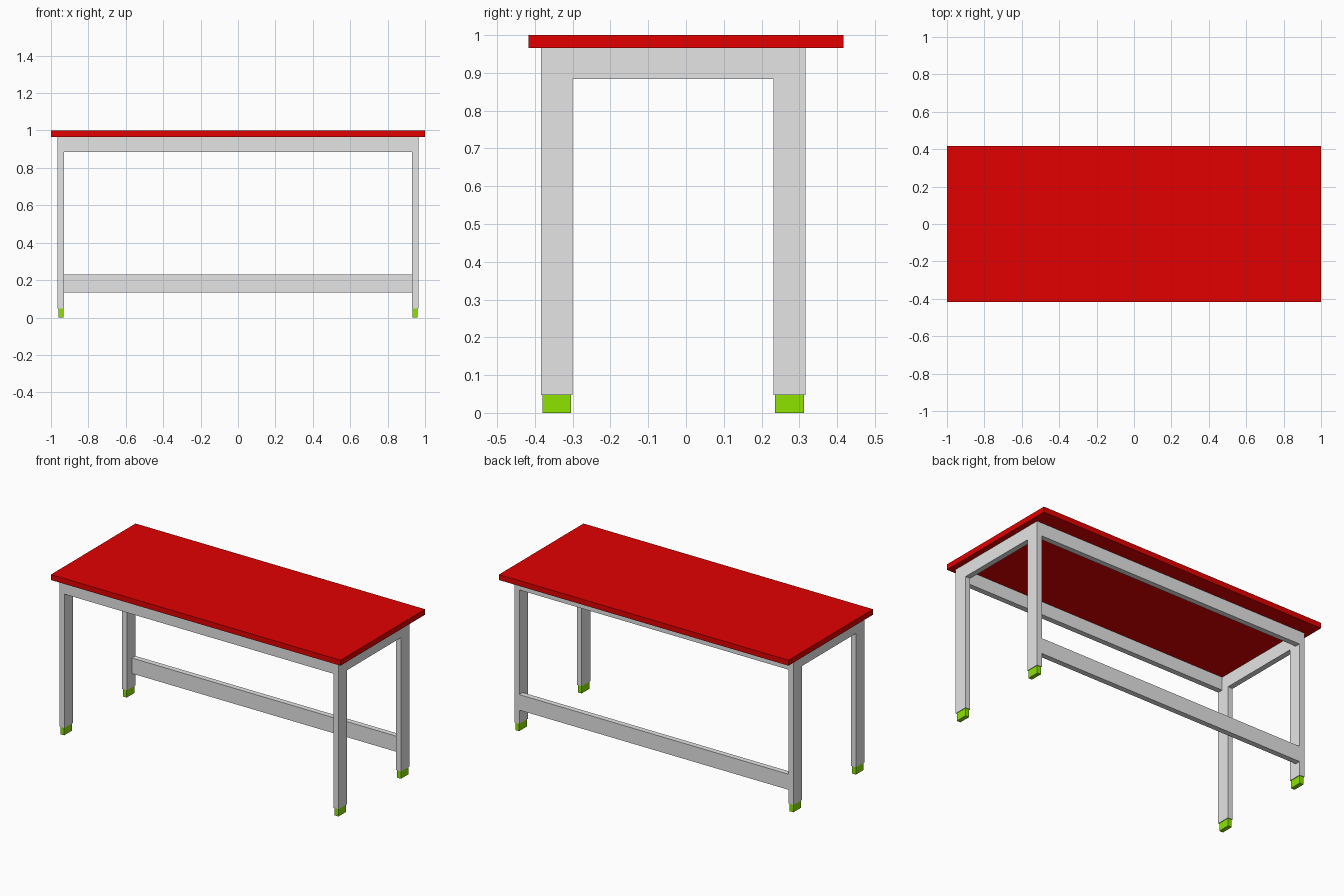
import bpy

cube = bpy.data.objects.get("Cube")
if cube:
    bpy.data.objects.remove(cube, do_unlink=True)


def material(name, rgb):
    mat = bpy.data.materials.new(name)
    mat.use_nodes = True
    colour = (*rgb, 1.0)
    mat.diffuse_color = colour
    mat.node_tree.nodes["Principled BSDF"].inputs["Base Color"].default_value = colour
    return mat


red = material("red", (0.76, 0.0, 0.0))
grey = material("light grey", (0.78, 0.78, 0.78))
green = material("lime green", (0.265, 0.775, 0.0))


def box(name, x, y, z, mat):
    """Box spanning the given (low, high) ranges."""
    spans = [sorted(s) for s in (x, y, z)]
    bpy.ops.mesh.primitive_cube_add(size=1, location=[sum(s) / 2 for s in spans])
    obj = bpy.context.object
    obj.name = name
    obj.scale = [s[1] - s[0] for s in spans]
    bpy.ops.object.transform_apply(location=False, rotation=False, scale=True)
    obj.data.materials.append(mat)
    return obj


# Frame dimensions
X_IN, X_OUT = 0.93, 0.964
FRONT, BACK = -0.384, 0.316
LEG_DEPTH, BAR = 0.084, 0.034
FOOT_TOP, RAIL_BOTTOM, FRAME_TOP = 0.048, 0.884, 0.966
GAP = 0.004

# Table top
box("table_top", (-1, 1), (-0.417, 0.417), (FRAME_TOP, 1), red)

# Legs, feet and end rails
leg_spans = {"front": (FRONT, FRONT + LEG_DEPTH), "back": (BACK - LEG_DEPTH, BACK)}
for side, s in (("left", 1), ("right", -1)):
    for end, (y0, y1) in leg_spans.items():
        box(f"{end}_{side}_leg", (s * X_IN, s * X_OUT), (y0, y1), (FOOT_TOP, FRAME_TOP), grey)
        box(f"{end}_{side}_foot", (s * (X_IN + GAP), s * (X_OUT - GAP)),
            (y0 + GAP, y1 - GAP), (0, FOOT_TOP), green)
    box(f"{side}_end_rail", (s * X_IN, s * X_OUT),
        (FRONT + LEG_DEPTH, BACK - LEG_DEPTH), (RAIL_BOTTOM, FRAME_TOP), grey)

# Long rails under the top, and the low stretcher between the back legs
box("front_rail", (-X_IN, X_IN), (FRONT, FRONT + BAR), (RAIL_BOTTOM, FRAME_TOP), grey)
box("back_rail", (-X_IN, X_IN), (BACK - BAR, BACK), (RAIL_BOTTOM, FRAME_TOP), grey)
box("back_stretcher", (-X_IN, X_IN), (BACK - BAR, BACK), (0.134, 0.231), grey)
